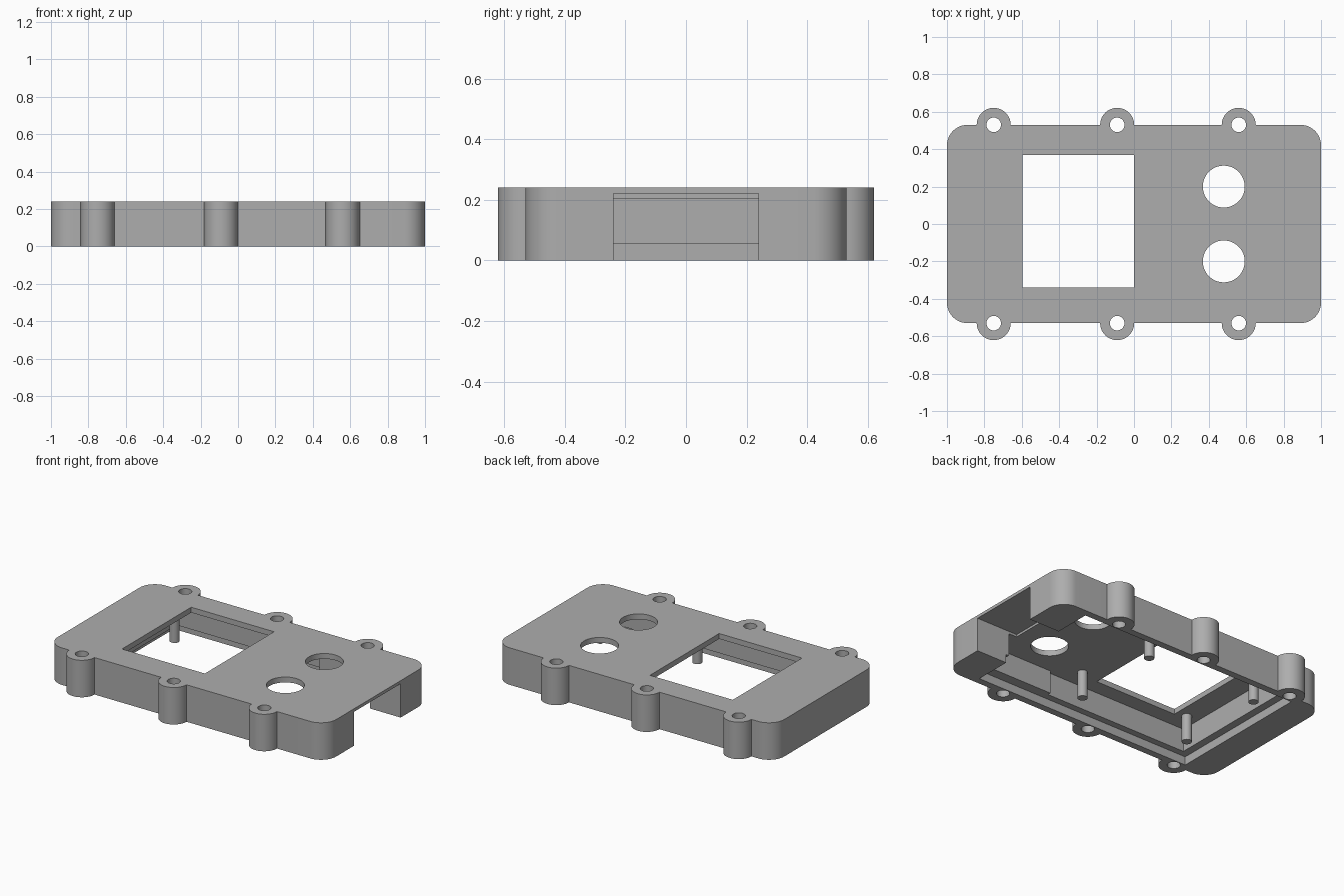
import bpy
import bmesh
import math
from mathutils import Matrix, Vector

cube = bpy.data.objects.get("Cube")
if cube:
    bpy.data.objects.remove(cube, do_unlink=True)

HEIGHT = 0.24
CEILING = 0.205
BOSS_X = (-0.75, -0.09, 0.56)
BOSS_Y = 0.53

gray = bpy.data.materials.new("plain gray")
gray.use_nodes = True
gray.diffuse_color = (0.42, 0.42, 0.42, 1)
gray.node_tree.nodes["Principled BSDF"].inputs["Base Color"].default_value = gray.diffuse_color


def finish(bm, name):
    mesh = bpy.data.meshes.new(name)
    bm.to_mesh(mesh)
    bm.free()
    mesh.materials.append(gray)
    obj = bpy.data.objects.new(name, mesh)
    bpy.context.collection.objects.link(obj)
    return obj


def box(name, low, high, radius=0):
    low, high = Vector(low), Vector(high)
    bm = bmesh.new()
    bmesh.ops.create_cube(bm, size=1, matrix=Matrix.Translation((low + high) / 2)
                          @ Matrix.Diagonal((*(high - low), 1)))
    if radius:
        upright = [e for e in bm.edges
                   if abs(e.verts[0].co.z - e.verts[1].co.z) > 0.01]
        bmesh.ops.bevel(bm, geom=upright, offset=radius, segments=12,
                        profile=0.5, affect='EDGES')
    return finish(bm, name)


def cylinder(name, x, y, radius, bottom, top, sides=48):
    bm = bmesh.new()
    bmesh.ops.create_cone(bm, cap_ends=True, segments=sides, radius1=radius,
                          radius2=radius, depth=top - bottom,
                          matrix=Matrix.Translation((x, y, (bottom + top) / 2)))
    return finish(bm, name)


def activate(obj):
    bpy.ops.object.select_all(action='DESELECT')
    obj.select_set(True)
    bpy.context.view_layer.objects.active = obj


def combine(target, other, operation):
    activate(target)
    mod = target.modifiers.new(operation.lower(), 'BOOLEAN')
    mod.operation = operation
    mod.solver = 'EXACT'
    mod.object = other
    bpy.ops.object.modifier_apply(modifier=mod.name)
    bpy.data.objects.remove(other, do_unlink=True)


# Rounded shell with screw bosses along both long sides
case = box("case_shell", (-1, -0.53, 0), (1, 0.53, HEIGHT), radius=0.11)
for x in BOSS_X:
    for side in (-1, 1):
        combine(case, cylinder("boss", x, side * BOSS_Y, 0.091, 0, HEIGHT), 'UNION')

# Hollow: stepped recess for the base plate, then the cavity, narrower at one end
low = -0.1
for name, a, b in (
    ("plate_recess", (-0.80, -0.485, low), (0.78, 0.485, 0.055)),
    ("main_cavity", (-0.75, -0.442, low), (0.29, 0.442, CEILING)),
    ("narrow_cavity", (0.2, -0.42, low), (0.76, 0.42, CEILING)),
    ("end_opening", (0.70, -0.24, low), (1.1, 0.24, 0.22)),
    ("screen_window", (-0.595, -0.34, low), (0.0, 0.37, 0.4)),
):
    combine(case, box(name, a, b), 'DIFFERENCE')

# Round openings and screw holes
for side in (-1, 1):
    combine(case, cylinder("round_opening", 0.48, side * 0.2, 0.112, low, 0.4), 'DIFFERENCE')
    for x in BOSS_X:
        combine(case, cylinder("screw_hole", x, side * BOSS_Y, 0.039, low, 0.4, 32), 'DIFFERENCE')

# Mounting pegs hanging from the ceiling around the window
parts = [case]
for i, x in enumerate((-0.665, 0.135)):
    for j, y in enumerate((-0.31, 0.30)):
        parts.append(cylinder(f"mounting_peg_{2 * i + j + 1}", x, y, 0.03, 0.03, CEILING + 0.01, 24))

for part in parts:
    activate(part)
    bpy.ops.object.shade_smooth_by_angle(angle=math.radians(30))
